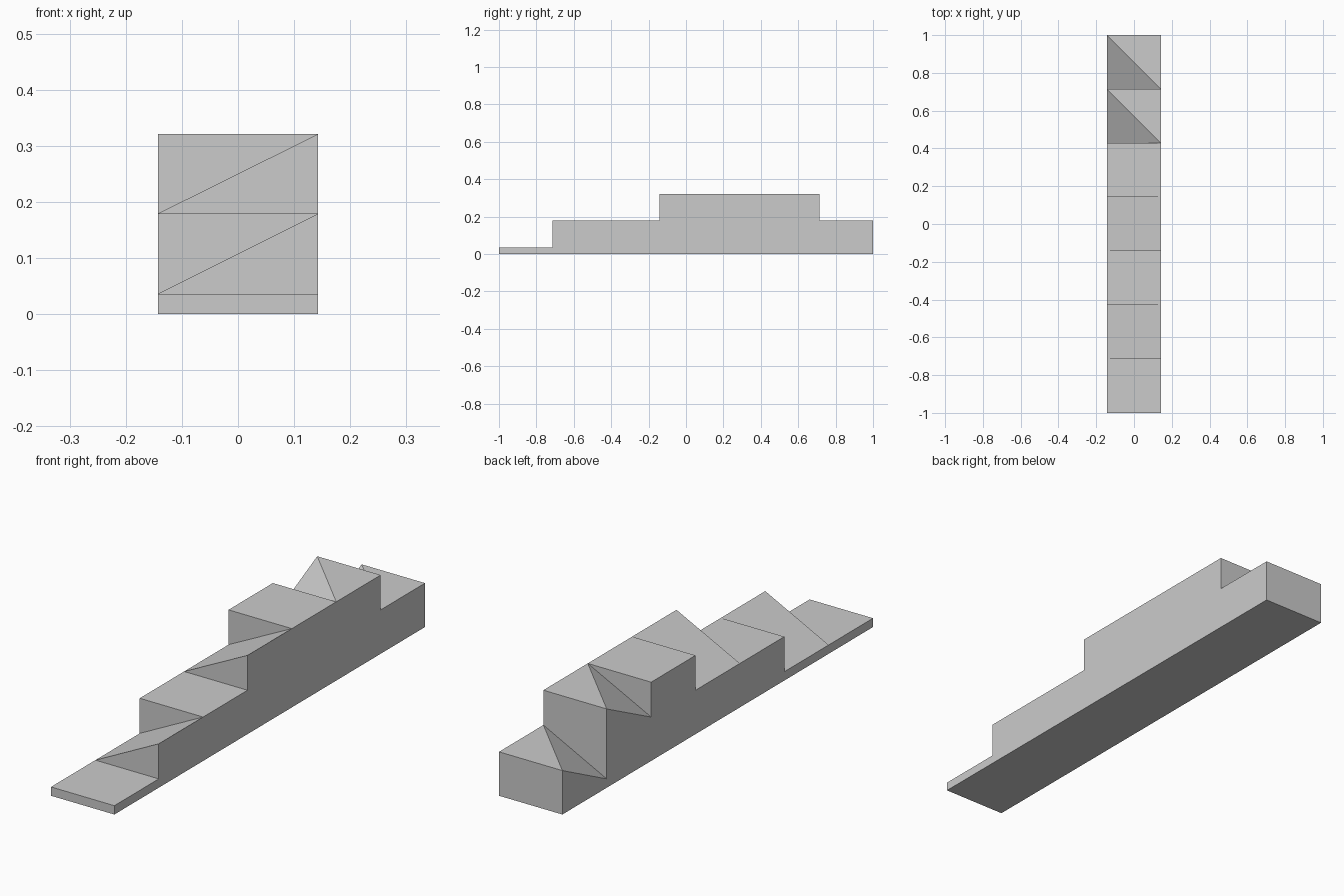
import bpy
import bmesh

if "Cube" in bpy.data.objects:
    bpy.data.objects.remove(bpy.data.objects["Cube"])

CELL = 2 / 7
HALF = CELL / 2
LOW, MID, HIGH = 0.036, 0.179, 0.321

# Each tile: heights at front-left, front-right, back-left, back-right
TILES = [
    (LOW, LOW, LOW, LOW),      # low flat
    (LOW, MID, LOW, MID),      # sideways ramp
    (MID, MID, MID, MID),      # middle flat
    (MID, HIGH, MID, HIGH),    # sideways ramp
    (HIGH, HIGH, HIGH, HIGH),  # high flat
    (MID, HIGH, HIGH, HIGH),   # flat with dipped corner
    (LOW, MID, MID, MID),      # flat with dipped corner
]

bm = bmesh.new()
cache = {}


def add_face(points):
    """Add a face, sharing vertices and dropping repeated points."""
    verts = []
    for p in points:
        key = tuple(round(c, 5) for c in p)
        if key not in cache:
            cache[key] = bm.verts.new(key)
        if cache[key] not in verts:
            verts.append(cache[key])
    if len(verts) > 2:
        bm.faces.new(verts)


left, right = [], []
for i, (fl, fr, bl, br) in enumerate(TILES):
    y0, y1 = -1 + i * CELL, -1 + (i + 1) * CELL
    a, b = (-HALF, y0, fl), (HALF, y0, fr)
    c, d = (HALF, y1, br), (-HALF, y1, bl)
    # Riser between the previous tile and this one
    if i:
        add_face([left[-1], right[-1], b, a])
    # Tile top, folded along the diagonal when a corner is dipped
    if fl < fr and bl == br:
        add_face([a, b, d])
        add_face([b, c, d])
    else:
        add_face([a, b, c, d])
    left += [a, d]
    right += [b, c]

# Long sides, end walls and underside
fl0, fr0 = (-HALF, -1, 0), (HALF, -1, 0)
bl0, br0 = (-HALF, 1, 0), (HALF, 1, 0)
add_face([fr0, br0] + right[::-1])
add_face([bl0, fl0] + left)
add_face([fl0, fr0, right[0], left[0]])
add_face([br0, bl0, left[-1], right[-1]])
add_face([fl0, bl0, br0, fr0])

mesh = bpy.data.meshes.new("terrain_tile_strip")
bm.to_mesh(mesh)
bm.free()
obj = bpy.data.objects.new("terrain_tile_strip", mesh)
bpy.context.collection.objects.link(obj)
